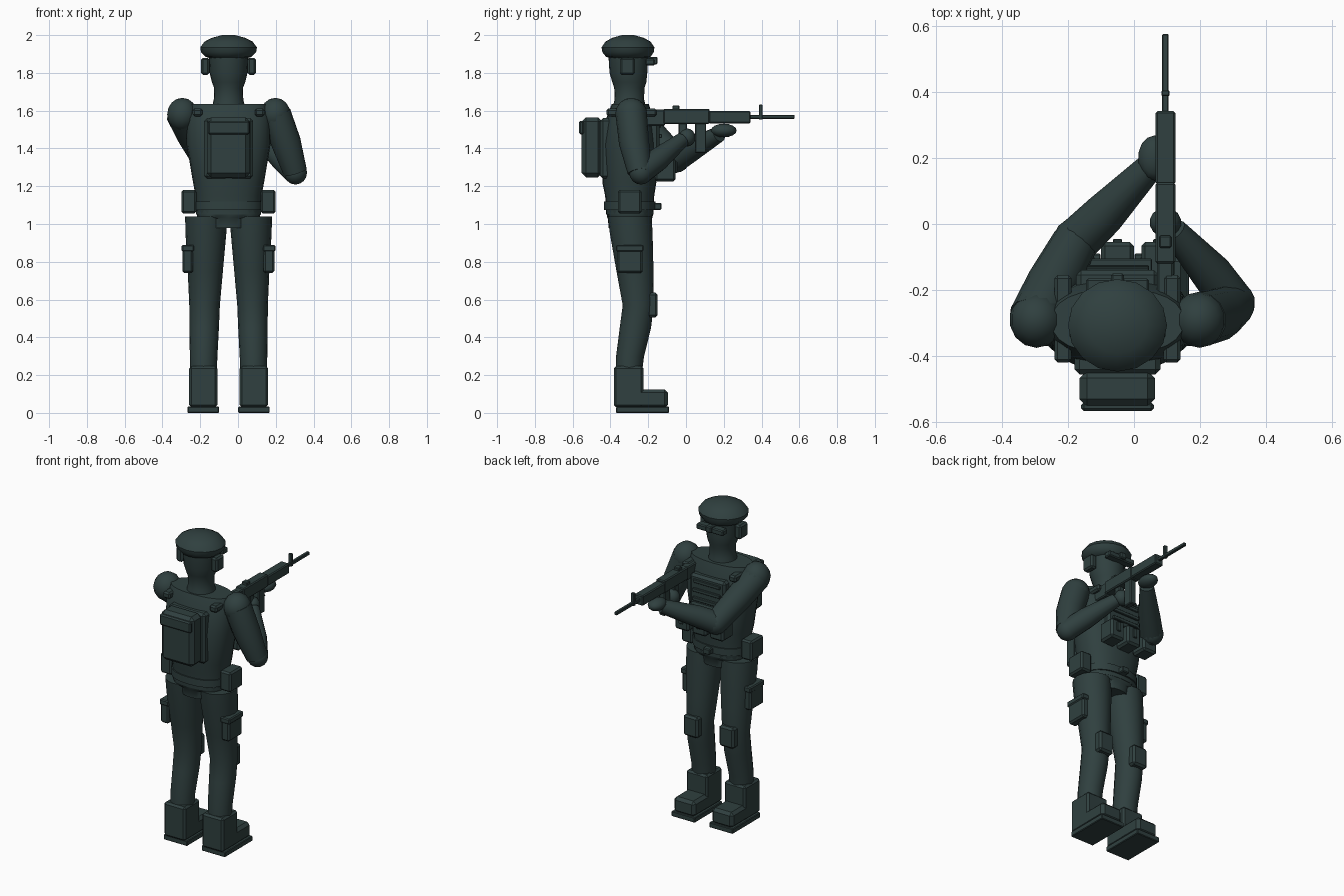
import bpy, bmesh, math
from mathutils import Vector

CX = -0.05  # body centre line
mat = bpy.data.materials.new("dark green grey")
mat.diffuse_color = (0.029, 0.051, 0.050, 1)


def finish(name, bm, angle=35):
    bmesh.ops.recalc_face_normals(bm, faces=bm.faces)
    me = bpy.data.meshes.new(name)
    bm.to_mesh(me)
    bm.free()
    me.materials.append(mat)
    ob = bpy.data.objects.new(name, me)
    bpy.context.collection.objects.link(ob)
    bpy.ops.object.select_all(action='DESELECT')
    ob.select_set(True)
    bpy.context.view_layer.objects.active = ob
    bpy.ops.object.shade_smooth_by_angle(angle=math.radians(angle))
    return ob


def box(name, x0, x1, y0, y1, z0, z1, bevel=0.008):
    bm = bmesh.new()
    bmesh.ops.create_cube(bm, size=1)
    for v in bm.verts:
        v.co = ((x0 + x1) / 2 + v.co.x * (x1 - x0),
                (y0 + y1) / 2 + v.co.y * (y1 - y0),
                (z0 + z1) / 2 + v.co.z * (z1 - z0))
    if bevel:
        bmesh.ops.bevel(bm, geom=bm.edges[:], offset=bevel, segments=1, affect='EDGES')
    return finish(name, bm, 25)


def bridge(bm, rings):
    n = len(rings[0])
    for a, b in zip(rings, rings[1:]):
        for i in range(n):
            bm.faces.new((a[i], a[(i + 1) % n], b[(i + 1) % n], b[i]))
    bm.faces.new(rings[0])
    bm.faces.new(rings[-1])


def loft(name, sections, n=20, power=1.0):
    """Stack of level ovals: (z, x, y, x radius, y radius)."""
    bm = bmesh.new()
    rings = []
    for z, x, y, rx, ry in sections:
        ring = []
        for i in range(n):
            c, s = math.cos(math.tau * i / n), math.sin(math.tau * i / n)
            ring.append(bm.verts.new((x + rx * math.copysign(abs(c) ** power, c),
                                      y + ry * math.copysign(abs(s) ** power, s), z)))
        rings.append(ring)
    bridge(bm, rings)
    return finish(name, bm)


def limb(name, points, radii, n=14):
    """Round tube through points with changing radius."""
    pts = [Vector(p) for p in points]
    bm = bmesh.new()
    rings = []
    for k, p in enumerate(pts):
        d = (pts[min(k + 1, len(pts) - 1)] - pts[max(k - 1, 0)]).normalized()
        u = d.cross(Vector((0, 0, 1) if abs(d.z) < 0.8 else (1, 0, 0))).normalized()
        w = d.cross(u)
        rings.append([bm.verts.new(p + radii[k] * (u * math.cos(math.tau * i / n) + w * math.sin(math.tau * i / n)))
                      for i in range(n)])
    for a, b in zip(rings, rings[1:]):   # keep neighbouring rings aligned
        best = min(range(n), key=lambda s: (b[s].co - a[0].co).length)
        b[:] = b[best:] + b[:best]
        if (b[1].co - a[1].co).length > (b[-1].co - a[1].co).length:
            b[:] = [b[0]] + b[:0:-1]
    bridge(bm, rings)
    return finish(name, bm, 50)


def ball(name, c, r, rings=8, n=14):
    bm = bmesh.new()
    bmesh.ops.create_uvsphere(bm, u_segments=n, v_segments=rings, radius=1)
    for v in bm.verts:
        v.co = [c[i] + v.co[i] * r[i] for i in range(3)]
    return finish(name, bm, 50)


# Head, beret and headset
loft("head", [(1.61, CX, -0.30, 0.09, 0.09), (1.66, CX, -0.30, 0.078, 0.078),
              (1.72, CX, -0.30, 0.076, 0.08), (1.75, CX, -0.30, 0.088, 0.09),
              (1.80, CX, -0.305, 0.1, 0.1), (1.90, CX, -0.305, 0.106, 0.106)])
loft("beret", [(1.875, CX, -0.305, 0.09, 0.09), (1.885, CX, -0.305, 0.122, 0.118),
               (1.91, CX, -0.307, 0.146, 0.136), (1.935, CX, -0.307, 0.15, 0.14),
               (1.965, CX, -0.307, 0.128, 0.12), (1.985, CX, -0.307, 0.09, 0.085),
               (2.0, CX, -0.307, 0.035, 0.033)], 16)
for s in (-1, 1):
    x = CX + s * 0.123
    box("ear_cup", x - 0.022, x + 0.022, -0.35, -0.27, 1.79, 1.88, 0.01)
box("goggles", CX - 0.095, CX + 0.095, -0.215, -0.165, 1.84, 1.875, 0.006)
box("goggle_mount", CX - 0.02, CX + 0.02, -0.21, -0.15, 1.845, 1.885, 0.006)

# Torso and hips
loft("torso", [(1.05, CX, -0.298, 0.172, 0.125), (1.15, CX, -0.298, 0.175, 0.13),
               (1.22, CX, -0.3, 0.188, 0.143), (1.42, CX, -0.3, 0.222, 0.146),
               (1.56, CX, -0.297, 0.222, 0.125), (1.635, CX, -0.295, 0.2, 0.098)], 24, 0.85)
loft("belt", [(1.075, CX, -0.298, 0.181, 0.136), (1.12, CX, -0.298, 0.181, 0.136)], 24, 0.85)
loft("pelvis", [(0.98, CX, -0.297, 0.1, 0.112), (1.03, CX, -0.297, 0.105, 0.117),
                (1.035, CX, -0.297, 0.165, 0.12), (1.075, CX, -0.297, 0.174, 0.125)], 20, 0.8)
box("belt_buckle", CX - 0.025, CX + 0.025, -0.17, -0.13, 1.075, 1.112, 0.005)

# Vest plates, straps and pouches
box("chest_plate", CX - 0.125, CX + 0.125, -0.2, -0.14, 1.28, 1.56, 0.015)
box("back_plate", CX - 0.13, CX + 0.13, -0.455, -0.38, 1.24, 1.56, 0.015)
for k in range(3):
    z = 1.51 - 0.055 * k
    box("chest_webbing", CX - 0.095, CX + 0.095, -0.145, -0.132 + 0.004 * k, z, z + 0.022, 0.003)
box("pouch_rail", CX - 0.105, CX + 0.105, -0.145, -0.105, 1.355, 1.385, 0.004)
for k in (-1, 0, 1):
    x = CX + k * 0.122
    box("magazine_pouch", x - 0.05, x + 0.05, -0.165, -0.055, 1.225, 1.35, 0.012)
    box("pouch_clasp", x - 0.014, x + 0.014, -0.057, -0.045, 1.27, 1.33, 0.003)
for s in (-1, 1):
    x = CX + s * 0.165
    box("shoulder_strap", x - 0.026, x + 0.026, -0.42, -0.155, 1.57, 1.612, 0.01)
    x = CX + s * 0.21
    box("hip_pouch", x - 0.039, x + 0.039, -0.36, -0.235, 1.055, 1.18, 0.01)
    x = CX + s * 0.215
    box("thigh_pouch", x - 0.03, x + 0.027, -0.365, -0.23, 0.74, 0.88, 0.01)
    box("thigh_pouch_flap", x - 0.033, x + 0.033, -0.37, -0.225, 0.855, 0.89, 0.006)

# Backpack
box("backpack", -0.165, 0.063, -0.552, -0.445, 1.247, 1.565, 0.022)
box("backpack_flap", -0.16, 0.06, -0.567, -0.54, 1.475, 1.545, 0.008)

# Legs and boots
for s in (-1, 1):
    def X(d): return CX + s * d
    loft("leg", [(0.2, X(0.133), -0.303, 0.07, 0.068), (0.3, X(0.132), -0.296, 0.073, 0.074),
                 (0.45, X(0.129), -0.268, 0.078, 0.083), (0.57, X(0.127), -0.253, 0.081, 0.082),
                 (0.75, X(0.123), -0.27, 0.093, 0.098), (0.95, X(0.12), -0.29, 0.108, 0.113),
                 (1.04, X(0.118), -0.298, 0.112, 0.116)], 16)
    box("knee_pad", X(0.127) - 0.052, X(0.127) + 0.052, -0.205, -0.15, 0.505, 0.637, 0.012)
    c = X(0.134)
    box("boot_shaft", c - 0.075, c + 0.075, -0.382, -0.225, 0.03, 0.247, 0.012)
    box("boot_foot", c - 0.075, c + 0.075, -0.365, -0.095, 0.025, 0.125, 0.018)
    box("boot_sole", c - 0.083, c + 0.083, -0.37, -0.09, 0, 0.033, 0.004)

# Supporting arm
ball("left_shoulder", (-0.295, -0.29, 1.58), (0.082, 0.085, 0.088))
limb("left_upper_arm", [(-0.298, -0.29, 1.58), (-0.245, -0.18, 1.47), (-0.178, -0.055, 1.345)],
     [0.083, 0.08, 0.07])
ball("left_elbow", (-0.175, -0.05, 1.342), (0.07, 0.07, 0.07))
limb("left_forearm", [(-0.178, -0.055, 1.34), (-0.09, 0.03, 1.395), (0.05, 0.175, 1.475)],
     [0.069, 0.064, 0.042])
ball("left_hand", (0.062, 0.2, 1.495), (0.05, 0.068, 0.036))

# Trigger arm
ball("right_shoulder", (0.198, -0.29, 1.58), (0.082, 0.085, 0.088))
limb("right_upper_arm", [(0.2, -0.29, 1.58), (0.255, -0.275, 1.43), (0.303, -0.245, 1.275)],
     [0.083, 0.08, 0.064])
ball("right_elbow", (0.304, -0.238, 1.272), (0.063, 0.063, 0.063))
limb("right_forearm", [(0.304, -0.24, 1.272), (0.235, -0.15, 1.34), (0.12, -0.02, 1.445)],
     [0.063, 0.062, 0.04])
ball("right_hand", (0.095, 0.005, 1.458), (0.048, 0.045, 0.048))

# Rifle
GX = 0.095
box("rifle_stock", GX - 0.025, GX + 0.025, -0.27, -0.11, 1.52, 1.605, 0.006)
box("rifle_receiver", GX - 0.03, GX + 0.03, -0.12, 0.125, 1.53, 1.61, 0.006)
box("rifle_handguard", GX - 0.03, GX + 0.03, 0.12, 0.342, 1.533, 1.598, 0.006)
box("rifle_barrel", GX - 0.01, GX + 0.01, 0.33, 0.575, 1.557, 1.577, 0.003)
box("front_sight", GX - 0.012, GX + 0.012, 0.387, 0.405, 1.552, 1.632, 0.003)
box("rear_sight", GX - 0.018, GX + 0.018, -0.072, -0.035, 1.6, 1.628, 0.004)
box("rifle_magazine", GX - 0.02, GX + 0.02, 0.047, 0.107, 1.375, 1.54, 0.005)
box("rifle_grip", GX - 0.018, GX + 0.018, -0.04, 0.005, 1.43, 1.54, 0.005)
